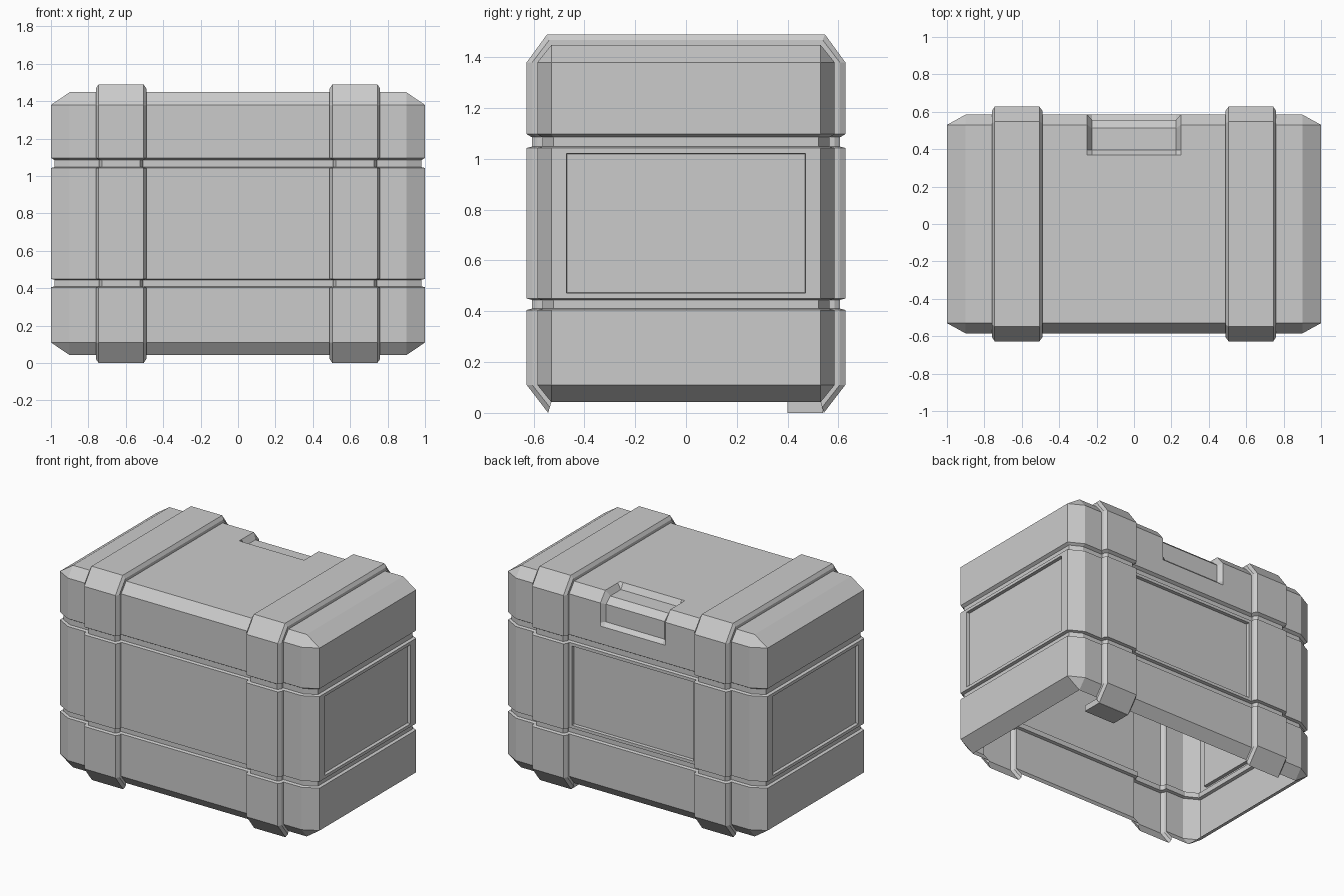
import bpy, bmesh
from mathutils import Vector

if "Cube" in bpy.data.objects:
    bpy.data.objects.remove(bpy.data.objects["Cube"])

HY, IY = 0.585, 0.53          # half depth at walls / at the chamfered edge
ZB, ZT = 0.042, 1.448         # body bottom rim and top
GROOVE = 0.02

# half profile, bottom rim to top: (kind, y, z)
HALF = [("rim", IY, ZB), ("wall", HY, 0.11), ("wall", HY, 0.405),
        ("groove", HY, 0.41), ("groove", HY, 0.445), ("wall", HY, 0.45),
        ("wall", HY, 1.043), ("groove", HY, 1.048), ("groove", HY, 1.085),
        ("wall", HY, 1.097), ("wall", HY, 1.22), ("notch_w", HY, 1.245),
        ("notch_w", HY, 1.38), ("notch_t", IY, ZT), ("notch_t", 0.395, ZT),
        ("top", 0.37, ZT)]

# stations along x: (x, outset, mode)
POS = [(0.225, 0, "notch"), (0.25, 0, ""), (0.49, 0, "band"), (0.49, 0.02, "band"),
       (0.505, 0.042, "band"), (0.745, 0.042, "band"), (0.76, 0.02, "band"),
       (0.76, 0, "band"), (0.9, 0, ""), (1.0, 0, "end")]
STATIONS = [(-x, o, m) for x, o, m in reversed(POS)] + POS


def point(kind, y, z, x, o, mode, side):
    groove = kind == "groove"
    sx = 1 if x > 0 else -1
    if mode == "end":
        d = GROOVE if groove else 0
        return Vector((x - sx * d, side * (min(y, IY) - d * 0.4), min(max(z, 0.11), 1.38)))
    if kind == "rim":
        y, z = y + 0.3 * o, z - o
    elif kind in ("notch_t", "top"):
        y, z = (y + 0.4 * o if y == IY else y), z + o
    else:
        y += o - (GROOVE if groove else 0)
    if groove and mode == "band":
        x += 0.018 if abs(x) < 0.62 and x > 0 or x < -0.62 else -0.018
    if mode == "notch" and side > 0:          # handle recess, back only
        if kind == "notch_w":
            y -= 0.028
            z -= 0.012 if z > 1.3 else 0
        elif kind == "notch_t":
            y -= 0.018 if y > 0.5 else 0
            z -= 0.04
    return Vector((x, side * y, z))


# crate shell: profile lofted along x, open underneath
bm = bmesh.new()
rows = []
for x, o, m in STATIONS:
    row = [bm.verts.new(point(*p, x, o, m, 1)) for p in HALF]
    row += [bm.verts.new(point(*p, x, o, m, -1)) for p in reversed(HALF)]
    rows.append(row)
for a, b in zip(rows, rows[1:]):
    for i in range(len(a) - 1):
        bm.faces.new((a[i], a[i + 1], b[i + 1], b[i]))
# end walls and bottom end chamfers
for row, inner in ((rows[0], rows[1]), (rows[-1], rows[-2])):
    n = len(row)
    for i in range(1, 12):
        bm.faces.new((row[i], row[i + 1], row[n - 2 - i], row[n - 1 - i]))
    bm.faces.new((row[0], row[-1], inner[-1], inner[0]))
bmesh.ops.remove_doubles(bm, verts=bm.verts[:], dist=0.0005)
bmesh.ops.dissolve_degenerate(bm, dist=0.0005, edges=bm.edges[:])
bmesh.ops.recalc_face_normals(bm, faces=bm.faces[:])
bmesh.ops.dissolve_limit(bm, angle_limit=0.01, verts=bm.verts[:], edges=bm.edges[:])
top = max(bm.faces, key=lambda f: f.calc_center_median().z)
if top.normal.z < 0:
    bmesh.ops.reverse_faces(bm, faces=bm.faces[:])

# recessed panels on both ends and the back
for d in (Vector((1, 0, 0)), Vector((-1, 0, 0)), Vector((0, 1, 0))):
    f = max((f for f in bm.faces if f.normal.dot(d) > 0.99
             and 0.6 < f.calc_center_bounds().z < 0.9
             and (d.x or abs(f.calc_center_bounds().x) < 0.1)),
            key=lambda f: f.calc_area())
    bmesh.ops.inset_individual(bm, faces=[f], thickness=0.03, depth=0)
    if d.x:
        for v in f.verts:
            v.co.y = max(-0.47, min(0.47, v.co.y))
    bmesh.ops.inset_individual(bm, faces=[f], thickness=0.003, depth=-0.022)

me = bpy.data.meshes.new("crate_shell")
bm.to_mesh(me)
bm.free()
bpy.context.collection.objects.link(bpy.data.objects.new("crate_shell", me))

# foot under the back right band
bpy.ops.mesh.primitive_cube_add(size=1, location=(0.625, 0.47, 0.021))
foot = bpy.context.object
foot.name = "back_foot"
foot.scale = (0.24, 0.14, 0.042)
